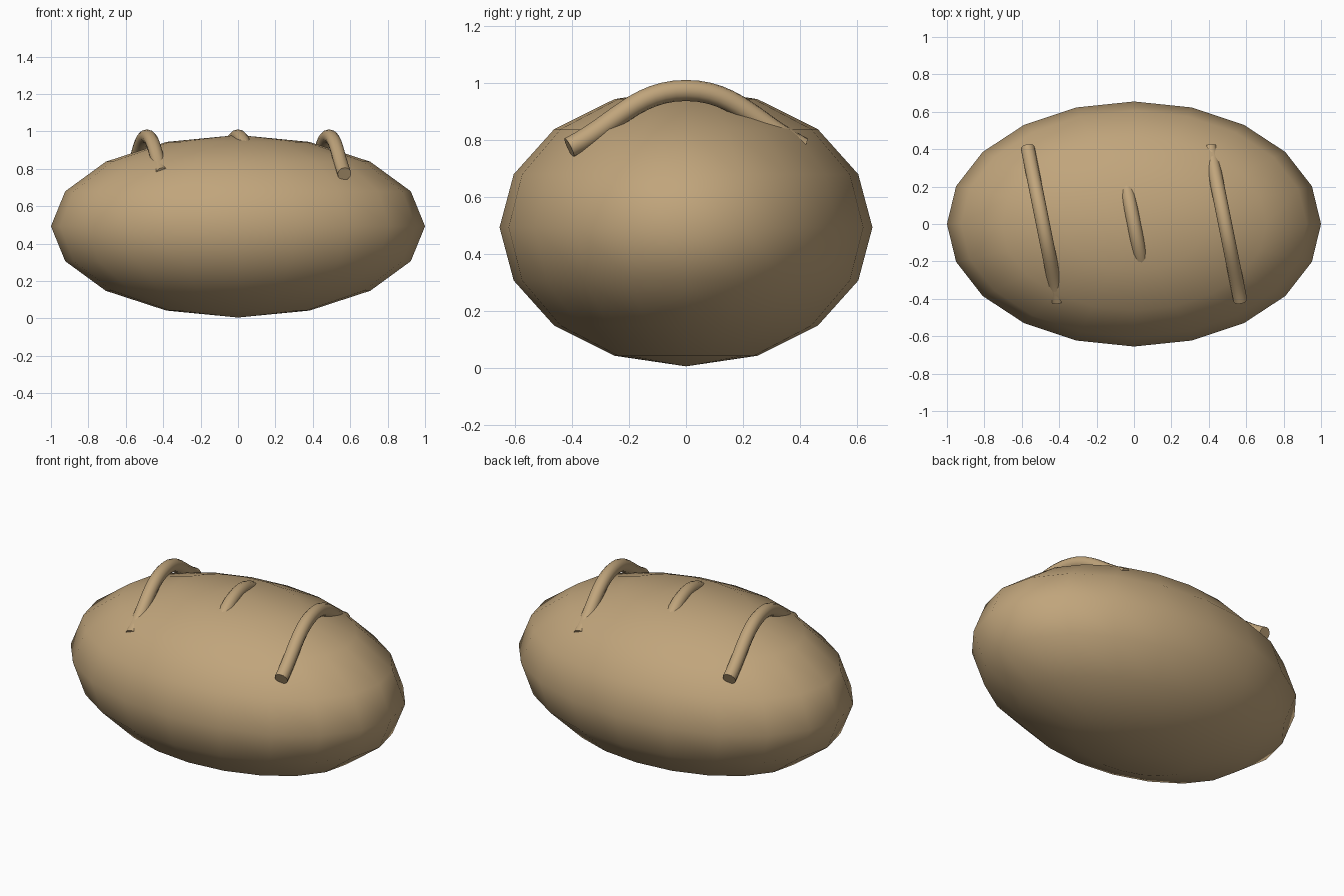
import bpy
import math

if "Cube" in bpy.data.objects:
    bpy.data.objects.remove(bpy.data.objects["Cube"])

crust = bpy.data.materials.new("tan_crust")
crust.diffuse_color = (0.53, 0.375, 0.2, 1)
crust.use_nodes = True
crust.node_tree.nodes["Principled BSDF"].inputs["Base Color"].default_value = crust.diffuse_color


def finish(obj, name, angle):
    obj.name = name
    obj.data.materials.clear()
    obj.data.materials.append(crust)
    bpy.ops.object.select_all(action='DESELECT')
    obj.select_set(True)
    bpy.context.view_layer.objects.active = obj
    bpy.ops.object.shade_smooth_by_angle(angle=math.radians(angle))


# Loaf body: squashed low-poly sphere
bpy.ops.mesh.primitive_uv_sphere_add(segments=20, ring_count=8, radius=1)
loaf = bpy.context.object
for v in loaf.data.vertices:
    v.co = (v.co.x, v.co.y * 0.655, v.co.z * 0.488 + 0.493)
finish(loaf, "loaf_body", 80)


# Raised ridges: arched tubes slanting across the top
def ridge(cx, name):
    cu = bpy.data.curves.new(name, 'CURVE')
    cu.dimensions = '3D'
    cu.bevel_depth = 0.037
    cu.bevel_resolution = 4
    cu.resolution_u = 12
    cu.use_fill_caps = True
    sp = cu.splines.new('BEZIER')
    sp.bezier_points.add(2)
    # (y, z) of left handle, point, right handle
    arch = [((-0.57, 0.693), (-0.41, 0.773), (-0.25, 0.853)),
            ((-0.176, 0.974), (0, 0.974), (0.176, 0.974)),
            ((0.25, 0.853), (0.41, 0.773), (0.57, 0.693))]
    for bp, pts in zip(sp.bezier_points, arch):
        bp.handle_left_type = bp.handle_right_type = 'FREE'
        h1, p, h2 = [(cx - 0.2 * y, y, z) for y, z in pts]
        bp.co, bp.handle_left, bp.handle_right = p, h1, h2
    obj = bpy.data.objects.new(name, cu)
    bpy.context.collection.objects.link(obj)
    bpy.ops.object.select_all(action='DESELECT')
    obj.select_set(True)
    bpy.context.view_layer.objects.active = obj
    bpy.ops.object.convert(target='MESH')
    finish(bpy.context.object, name, 50)


for x, side in ((-0.487, "left"), (0, "middle"), (0.487, "right")):
    ridge(x, side + "_ridge")
